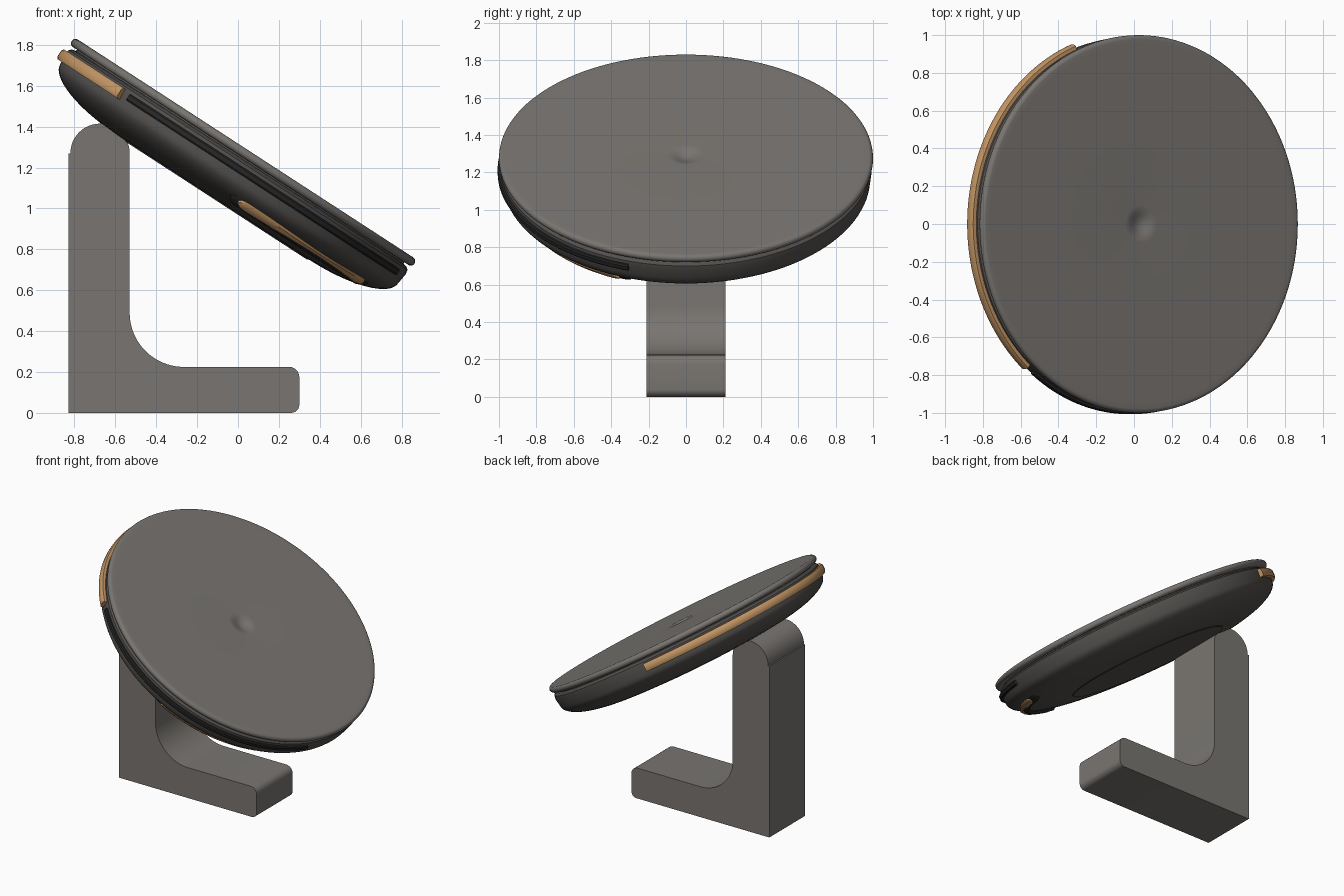
import bpy, bmesh, math
from mathutils import Matrix, Vector

cube = bpy.data.objects.get("Cube")
if cube:
    bpy.data.objects.remove(cube, do_unlink=True)


def material(name, rgb):
    m = bpy.data.materials.new(name)
    m.use_nodes = True
    m.diffuse_color = (*rgb, 1)
    m.node_tree.nodes["Principled BSDF"].inputs["Base Color"].default_value = (*rgb, 1)
    return m


GREY = material("warm grey", (0.19, 0.178, 0.165))
DARK = material("dark grey", (0.085, 0.08, 0.074))
BLACK = material("black", (0.02, 0.02, 0.02))
COPPER = material("copper", (0.56, 0.31, 0.13))

# Frame of the tilted disc
TILT = Matrix.Translation((0.025, 0, 1.275)) @ Matrix.Rotation(math.radians(33), 4, 'Y')


def finish(name, bm, mat, matrix=None):
    bmesh.ops.recalc_face_normals(bm, faces=bm.faces[:])
    me = bpy.data.meshes.new(name)
    bm.to_mesh(me)
    bm.free()
    ob = bpy.data.objects.new(name, me)
    bpy.context.collection.objects.link(ob)
    me.materials.append(mat)
    if matrix:
        ob.matrix_world = matrix
    bpy.ops.object.select_all(action='DESELECT')
    ob.select_set(True)
    bpy.context.view_layer.objects.active = ob
    bpy.ops.object.shade_smooth_by_angle(angle=math.radians(35))
    return ob


def lathe(name, profile, mat, steps=128):
    """Spin (radius, height) points about the disc axis."""
    bm = bmesh.new()
    vs = [bm.verts.new((r, 0, z)) for r, z in profile]
    es = [bm.edges.new(p) for p in zip(vs, vs[1:])]
    bmesh.ops.spin(bm, geom=vs + es, axis=(0, 0, 1), cent=(0, 0, 0),
                   angle=math.tau, steps=steps, use_duplicate=False)
    bmesh.ops.remove_doubles(bm, verts=bm.verts[:], dist=1e-4)
    return finish(name, bm, mat, TILT)


def band(name, mat, start, end, centre, width, depth, lean=0, steps=64):
    """Curved strip round the rim; width is a function of 0..1 along it."""
    bm = bmesh.new()
    along = Vector((math.sin(lean), math.cos(lean)))
    out = Vector((math.cos(lean), -math.sin(lean)))
    rings = []
    for i in range(steps + 1):
        t = i / steps
        a = math.radians(start + (end - start) * t)
        ring = []
        for s, d in ((-1, -1), (-1, 0.6), (-0.6, 1), (0.6, 1), (1, 0.6), (1, -1)):
            r, z = Vector(centre) + along * s * width(t) / 2 + out * d * depth / 2
            ring.append(bm.verts.new((r * math.cos(a), r * math.sin(a), z)))
        rings.append(ring)
    for a, b in zip(rings, rings[1:]):
        for j in range(len(a)):
            k = (j + 1) % len(a)
            bm.faces.new((a[j], a[k], b[k], b[j]))
    bm.faces.new(rings[0])
    bm.faces.new(rings[-1])
    return finish(name, bm, mat, TILT)


def arc(cx, cz, r, a0, a1, n=12):
    return [(cx + r * math.cos(math.radians(a0 + (a1 - a0) * i / n)),
             cz + r * math.sin(math.radians(a0 + (a1 - a0) * i / n))) for i in range(n + 1)]


def rounded(t, w, tip):
    """Width that rounds off at both ends."""
    e = min(1, min(t, 1 - t) / tip)
    return w * max(0.15, math.sqrt(1 - (1 - e) ** 2))


# Stand: L-shaped side profile, extruded across
outline = ([(-0.83, 0)] + arc(0.26, 0.04, 0.04, -90, 0, 6) + arc(0.25, 0.175, 0.05, 0, 90, 6)
           + arc(-0.265, 0.49, 0.265, 270, 180, 20)
           + arc(-0.675, 1.27, 0.145, 0, 180, 24) + [(-0.83, 1.27)])
bm = bmesh.new()
side = bm.faces.new([bm.verts.new((x, -0.21, z)) for x, z in outline])
grown = bmesh.ops.extrude_face_region(bm, geom=[side])["geom"]
bmesh.ops.translate(bm, vec=(0, 0.42, 0),
                    verts=[g for g in grown if isinstance(g, bmesh.types.BMVert)])
finish("stand", bm, GREY)

# Top plate: round edge and a small dimple in the middle
dimple = [(0.1 * i / 10, 0.022 - 0.011 * (1 + math.cos(math.pi * i / 10))) for i in range(11)]
lathe("top_plate", dimple + [(0.5, 0.022), (0.95, 0.022)]
      + arc(0.978, 0, 0.022, 90, -90, 10) + [(0.9, -0.022), (0, -0.022)], GREY)

# Bowl-shaped body under the plate
bowl = [(0.985 - 0.43 * (1 - math.cos(math.pi / 2 * i / 16)),
         -0.125 - 0.14 * math.sin(math.pi / 2 * i / 16)) for i in range(17)]
lathe("body", [(0, -0.015), (0.955, -0.015), (0.955, -0.03), (0.975, -0.034), (0.988, -0.045),
               (0.992, -0.07)] + bowl + [(0.55, -0.27), (0, -0.27)], DARK)

# Rim trims
band("copper_rim_strip", COPPER, 111, 229, (0.997, -0.084),
     lambda t: 0.058, 0.04)
band("black_rim_strip", BLACK, 232, 342, (0.992, -0.08), lambda t: 0.036, 0.03)

# Lower inlay with its dark surround
band("inlay_surround", BLACK, 274, 341, (0.888, -0.2),
     lambda t: rounded(t, 0.085, 0.05), 0.045, 0.7)
band("copper_inlay", COPPER, 277, 337, (0.9, -0.21),
     lambda t: rounded(t, 0.045 + 0.016 * math.cos(math.tau * t * 0.9), 0.06), 0.034, 0.7)
